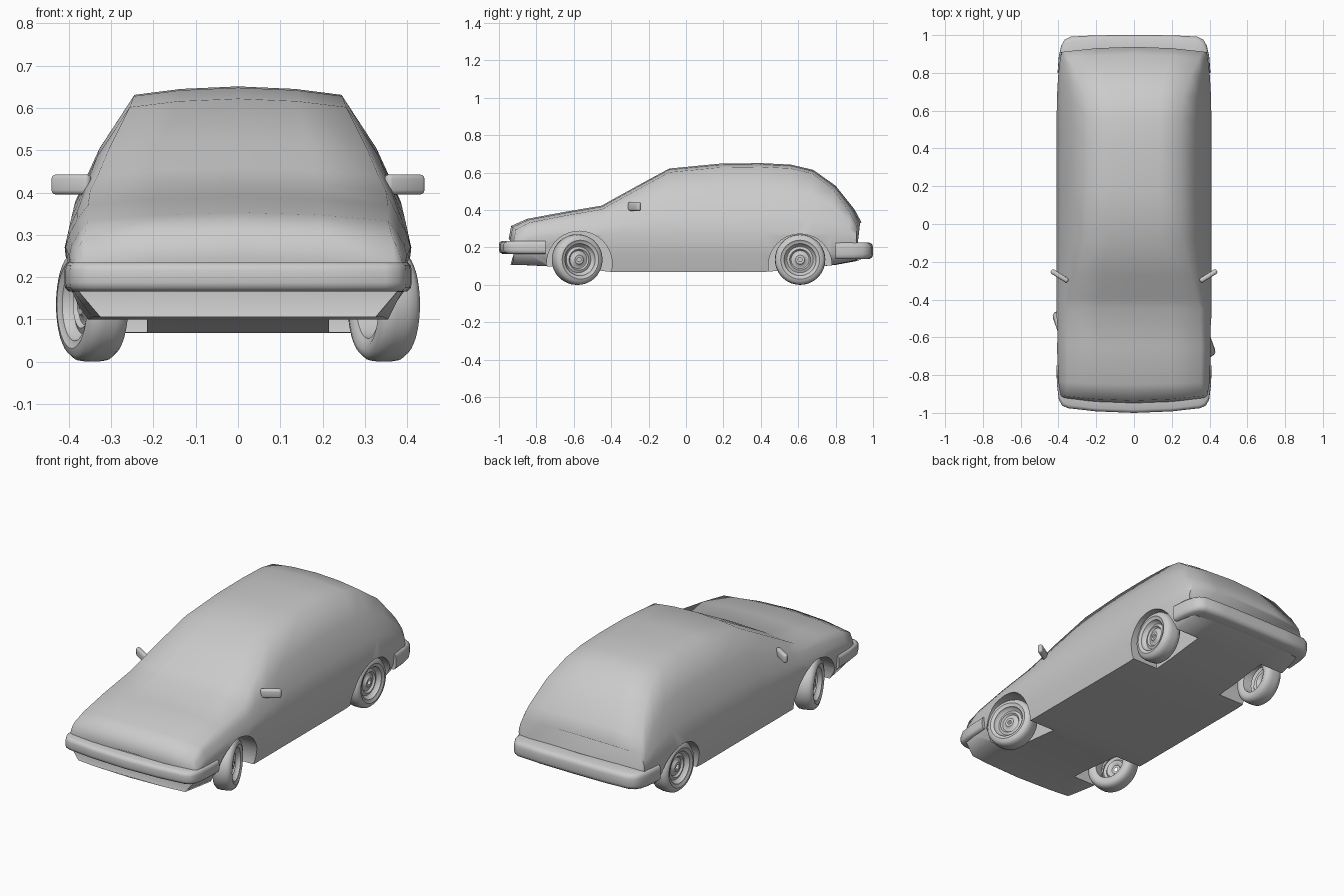
import bpy, bmesh, math
from mathutils import Matrix

if "Cube" in bpy.data.objects:
    bpy.data.objects.remove(bpy.data.objects["Cube"])


def finish(bm, name, angle=40):
    bmesh.ops.recalc_face_normals(bm, faces=bm.faces)
    me = bpy.data.meshes.new(name)
    bm.to_mesh(me)
    bm.free()
    ob = bpy.data.objects.new(name, me)
    bpy.context.collection.objects.link(ob)
    activate(ob)
    if angle:
        bpy.ops.object.shade_smooth_by_angle(angle=math.radians(angle))
    return ob


def activate(ob):
    bpy.ops.object.select_all(action='DESELECT')
    ob.select_set(True)
    bpy.context.view_layer.objects.active = ob


def skin(bm, rings, closed=True):
    n = len(rings[0])
    for a, b in zip(rings, rings[1:]):
        for i in range(n if closed else n - 1):
            j = (i + 1) % n
            bm.faces.new((a[i], a[j], b[j], b[i]))


# Body shell: y, floor z, sill x, widest x, belt z, upper edge x, top z, end curvature
stations = [
    (-.948, .105, .325, .388, .20, .365, .245, .03),
    (-.935, .105, .33, .390, .22, .365, .315, .03),
    (-.85, .105, .345, .400, .25, .355, .353, .015),
    (-.65, .095, .365, .408, .27, .355, .390, 0),
    (-.45, .075, .375, .410, .27, .350, .424, 0),
    (-.39, .068, .375, .410, .27, .333, .458, 0),
    (-.27, .068, .375, .410, .27, .305, .524, 0),
    (-.09, .068, .375, .410, .27, .256, .622, 0),
    (.18, .068, .375, .410, .27, .247, .648, 0),
    (.40, .068, .375, .410, .27, .245, .651, 0),
    (.56, .080, .375, .410, .27, .248, .643, 0),
    (.68, .095, .370, .408, .27, .260, .615, -.01),
    (.80, .107, .360, .402, .27, .300, .530, -.02),
    (.90, .125, .350, .392, .26, .345, .405, -.03),
    (.938, .135, .340, .385, .24, .362, .335, -.03),
]
bm = bmesh.new()
rings = []
for y, zb, xs, w, zw, xe, top, k in stations:
    ze = top - .02
    bulge = .15 * (w - xe)
    side = [(w + (xe - w) * t + bulge, zw + (ze - zw) * t) for t in (.3, .65)]
    half = [(0, zb), (.215, zb), (xs, zb), (w - .012, .165), (w, zw), *side,
            (xe, ze), (xe * .55, top - .006), (0, top)]
    ring = half + [(-x, z) for x, z in half[-2:0:-1]]
    rings.append([bm.verts.new((x, y + k * (x / .4) ** 2, z)) for x, z in ring])
skin(bm, rings)
bm.faces.new(rings[0])
bm.faces.new(rings[-1])
body = finish(bm, "car_body", 0)

# Wheel wells cut into the body
for y, z, r in ((-.57, .112, .175), (.61, .102, .17)):
    for s in (-1, 1):
        bm = bmesh.new()
        mat = Matrix.Translation((s * .365, y, z)) @ Matrix.Rotation(math.pi / 2, 4, 'Y')
        bmesh.ops.create_cone(bm, cap_ends=True, segments=40, radius1=r, radius2=r,
                              depth=.30, matrix=mat)
        cutter = finish(bm, "well_cutter")
        cutter.hide_render = True
        mod = body.modifiers.new("well", 'BOOLEAN')
        mod.object, mod.operation, mod.solver = cutter, 'DIFFERENCE', 'EXACT'
        activate(body)
        bpy.ops.object.modifier_apply(modifier=mod.name)
        bpy.data.objects.remove(cutter)
activate(body)
bpy.ops.object.shade_smooth_by_angle(angle=math.radians(62))


# Wraparound bumpers: outer and inner half outlines, lofted from a rounded section
def bumper(name, outer, inner, z0, z1):
    def full(path):
        return path + [(-x, y) for x, y in path[-2::-1]]
    bm = bmesh.new()
    h = z1 - z0
    section = [(1, 0), (.25, 0), (.05, .12), (0, .3), (0, .72), (.06, .9), (.25, 1), (1, 1)]
    rings = []
    for (xo, yo), (xi, yi) in zip(full(outer), full(inner)):
        rings.append([bm.verts.new((xo + (xi - xo) * t, yo + (yi - yo) * t, z0 + h * u))
                      for t, u in section])
    skin(bm, rings)
    bm.faces.new(rings[0])
    bm.faces.new(rings[-1])
    return finish(bm, name, 50)


bumper("front_bumper",
       [(.411, -.75), (.408, -.85), (.398, -.93), (.380, -.962), (.350, -.975), (.2, -.992), (0, -1)],
       [(.37, -.75), (.37, -.84), (.355, -.89), (.34, -.90), (.32, -.91), (.2, -.925), (0, -.93)],
       .166, .235)
bumper("rear_bumper",
       [(.405, .80), (.398, .89), (.385, .945), (.368, .975), (.335, .992), (.2, .999), (0, 1)],
       [(.36, .80), (.355, .86), (.345, .88), (.33, .89), (.31, .90), (.2, .915), (0, .92)],
       .138, .226)

# Wheels: lathed tyre and dished rim, front pair steered
profile = [(.030, .011), (.030, .024), (.020, .032), (.018, .048), (.028, .056), (.022, .070),
           (.032, .082), (.044, .086), (.046, .096), (.051, .104), (.047, .121), (.034, .132),
           (.015, .135), (-.015, .135), (-.034, .132), (-.047, .121), (-.051, .104),
           (-.044, .088), (-.040, .080), (.010, .076)]


def wheel(name, side, y, steer):
    bm = bmesh.new()
    n = 36
    rings = [[bm.verts.new((side * x, r * math.cos(math.tau * i / n), r * math.sin(math.tau * i / n)))
              for x, r in profile] for i in range(n)]
    skin(bm, rings + [rings[0]], closed=False)
    ob = finish(bm, name, 45)
    ob.location = (side * .345, y, .135)
    ob.rotation_euler.z = math.radians(steer)


for side, label in ((-1, "left"), (1, "right")):
    wheel(f"front_{label}_wheel", side, -.582, 20)
    wheel(f"rear_{label}_wheel", side, .61, 0)

    # Door mirror, swept back
    bm = bmesh.new()
    bmesh.ops.create_cube(bm, size=1, matrix=Matrix.Diagonal((.105, .026, .048, 1)))
    bmesh.ops.bevel(bm, geom=bm.edges[:], offset=.011, segments=3, profile=.5, affect='EDGES')
    mirror = finish(bm, f"{label}_mirror", 60)
    mirror.location = (side * .394, -.275, .419)
    mirror.rotation_euler.z = side * math.radians(32)
